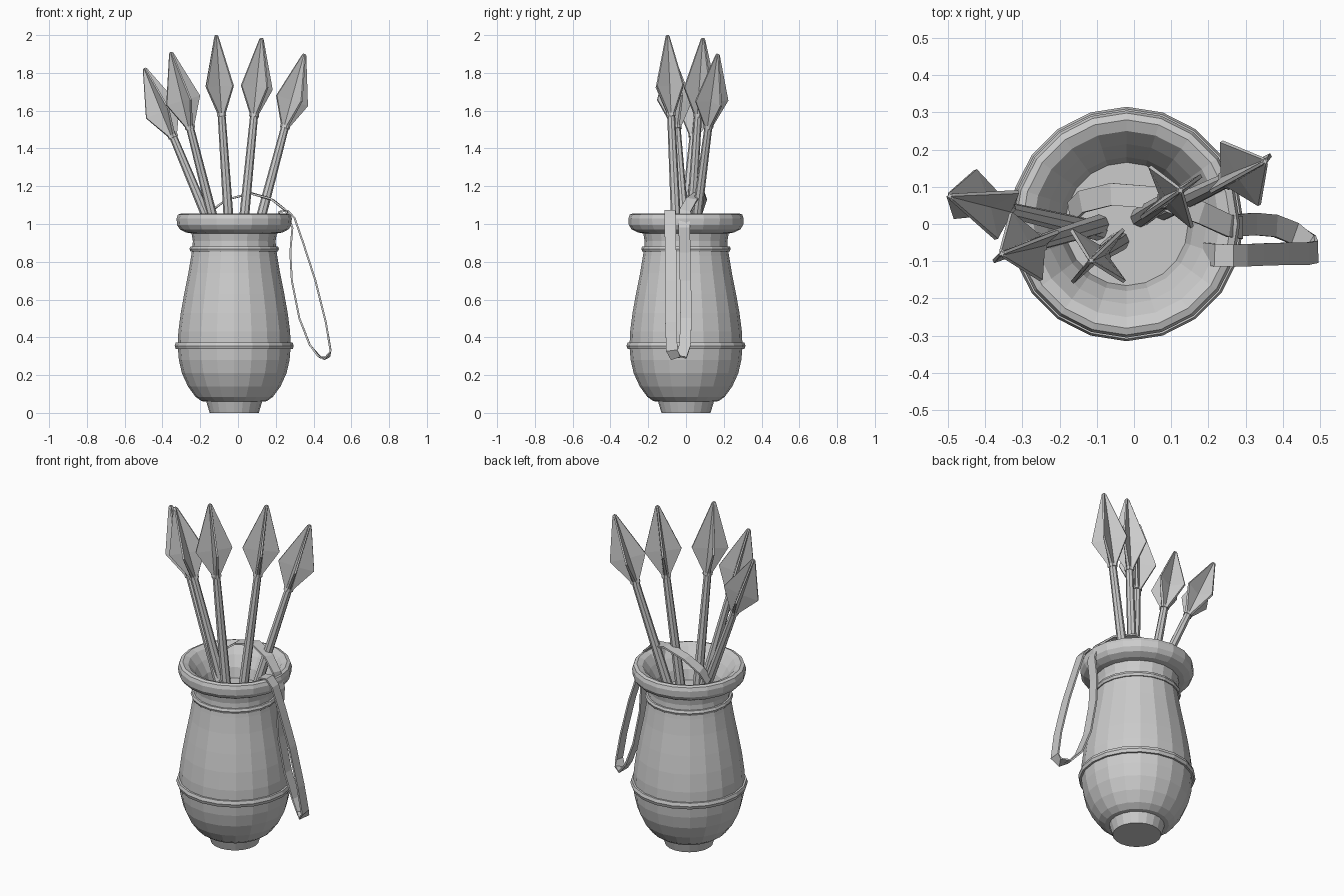
import bpy, bmesh, math
from mathutils import Vector

if "Cube" in bpy.data.objects:
    bpy.data.objects.remove(bpy.data.objects["Cube"])

grey = bpy.data.materials.new("plain_grey")
grey.diffuse_color = (0.6, 0.6, 0.6, 1)
grey.use_nodes = True
grey.node_tree.nodes["Principled BSDF"].inputs["Base Color"].default_value = grey.diffuse_color
CX = -0.02  # vase axis


def finish(name, bm):
    bmesh.ops.recalc_face_normals(bm, faces=bm.faces)
    me = bpy.data.meshes.new(name)
    bm.to_mesh(me)
    bm.free()
    me.materials.append(grey)
    ob = bpy.data.objects.new(name, me)
    bpy.context.collection.objects.link(ob)
    return ob


def skin(bm, rings, closed=False):
    """Bridge equal-sized rings of points; cap the ends."""
    vr = [[bm.verts.new(p) for p in r] for r in rings]
    n = len(vr[0])
    for a, b in zip(vr, vr[1:]):
        for i in range(n):
            j = (i + 1) % n
            bm.faces.new((a[i], a[j], b[j], b[i]))
    if not closed:
        bm.faces.new(vr[0])
        bm.faces.new(vr[-1])


def lathe(name, profile, sides=20):
    bm = bmesh.new()
    skin(bm, [[(CX + r * math.cos(math.tau * i / sides), r * math.sin(math.tau * i / sides), z)
               for i in range(sides)] for r, z in profile])
    return finish(name, bm)


# Vase: outside wall, rim, then down the inside to a floor
lathe("vase", [
    (0.13, 0), (0.148, 0.06), (0.172, 0.062), (0.205, 0.085), (0.245, 0.14), (0.277, 0.21),
    (0.293, 0.28), (0.299, 0.35), (0.296, 0.43), (0.283, 0.53), (0.265, 0.63), (0.243, 0.74),
    (0.228, 0.83), (0.221, 0.88), (0.219, 0.91), (0.226, 0.95), (0.255, 0.955), (0.288, 0.972),
    (0.303, 0.995), (0.305, 1.03), (0.298, 1.05), (0.28, 1.056), (0.25, 1.045), (0.215, 1.0),
    (0.18, 0.94), (0.165, 0.88), (0.16, 0.62)])

# Raised bands round the belly and the neck
for name, r, z, h in (("belly_band", 0.296, 0.355, 0.018), ("neck_band", 0.218, 0.868, 0.014)):
    lathe(name, [(r, z - h), (r + 0.013, z - h), (r + 0.019, z), (r + 0.013, z + h), (r, z + h)])


def arrow(i, tip, low, turn, length):
    """Tapered shaft with a four-bladed head; low is where the axis crosses z=1.06."""
    tip, low = Vector(tip), Vector(low)
    ax = (tip - low).normalized()
    u = (Vector((1, 0, 0)) - ax * ax.x).normalized()
    v = ax.cross(u)

    def at(c, r, a):
        return c + (u * math.cos(a) + v * math.sin(a)) * r

    base = tip - ax * length
    foot = low - ax * (0.44 / ax.z)
    bm = bmesh.new()
    skin(bm, [[at(c, r, math.tau * k / 8) for k in range(8)]
              for c, r in ((foot, 0.028), (low, 0.026), (base, 0.021), (base + ax * 0.1, 0.018))])
    finish("shaft_%d" % i, bm)

    # Head: each blade has a thin flat edge, with a valley between blades
    bm = bmesh.new()
    rings = []
    for t, R, valley, half in ((0, 0.027, 0.021, 0.009), (0.04, 0.027, 0.02, 0.007),
                               (0.37, 0.1, 0.017, 0.005), (0.985, 0.012, 0.008, 0.004),
                               (1, 0.007, 0.004, 0.002)):
        c = base + ax * length * t
        ring = []
        for k in range(4):
            a = math.radians(turn) + k * math.pi / 2
            da = math.atan2(half, R)
            ring += [at(c, R, a - da), at(c, R, a + da), at(c, valley, a + math.pi / 4)]
        rings.append(ring)
    skin(bm, rings)
    finish("arrow_head_%d" % i, bm)


arrow(1, (-0.495, 0.075, 1.825), (-0.175, 0.0, 1.06), 18, 0.40)
arrow(2, (-0.355, -0.08, 1.91), (-0.14, -0.015, 1.06), 25, 0.42)
arrow(3, (-0.115, -0.098, 2.0), (-0.052, -0.055, 1.06), 46, 0.43)
arrow(4, (0.125, 0.09, 1.985), (0.035, 0.03, 1.06), 35, 0.42)
arrow(5, (0.352, 0.168, 1.90), (0.128, 0.06, 1.06), 32, 0.41)

# Strap: flat ribbon swept from inside the vase, over the rim and round a hanging loop
pts = [Vector(p) for p in (
    (-0.17, 0.03, 1.0), (-0.14, 0.06, 1.07), (-0.06, 0.08, 1.13), (0.07, 0.07, 1.162),
    (0.18, 0.03, 1.13), (0.255, -0.005, 1.07), (0.288, -0.01, 0.98), (0.277, -0.005, 0.85),
    (0.285, -0.003, 0.7), (0.325, 0.0, 0.5), (0.38, -0.005, 0.36), (0.43, -0.025, 0.298),
    (0.47, -0.055, 0.292), (0.49, -0.075, 0.33), (0.465, -0.08, 0.48), (0.41, -0.08, 0.7),
    (0.345, -0.082, 0.9), (0.30, -0.084, 1.03), (0.265, -0.085, 1.07), (0.22, -0.084, 1.065),
    (0.19, -0.08, 1.0))]
rings = []
for k, p in enumerate(pts):
    t = (pts[min(k + 1, len(pts) - 1)] - pts[max(k - 1, 0)]).normalized()
    s = (Vector((0, 1, 0)) - t * t.y).normalized()
    n = t.cross(s)
    rings.append([p + s * a * 0.03 + n * b * 0.005 for a, b in ((-1, -1), (1, -1), (1, 1), (-1, 1))])
bm = bmesh.new()
skin(bm, rings)
finish("strap", bm)
